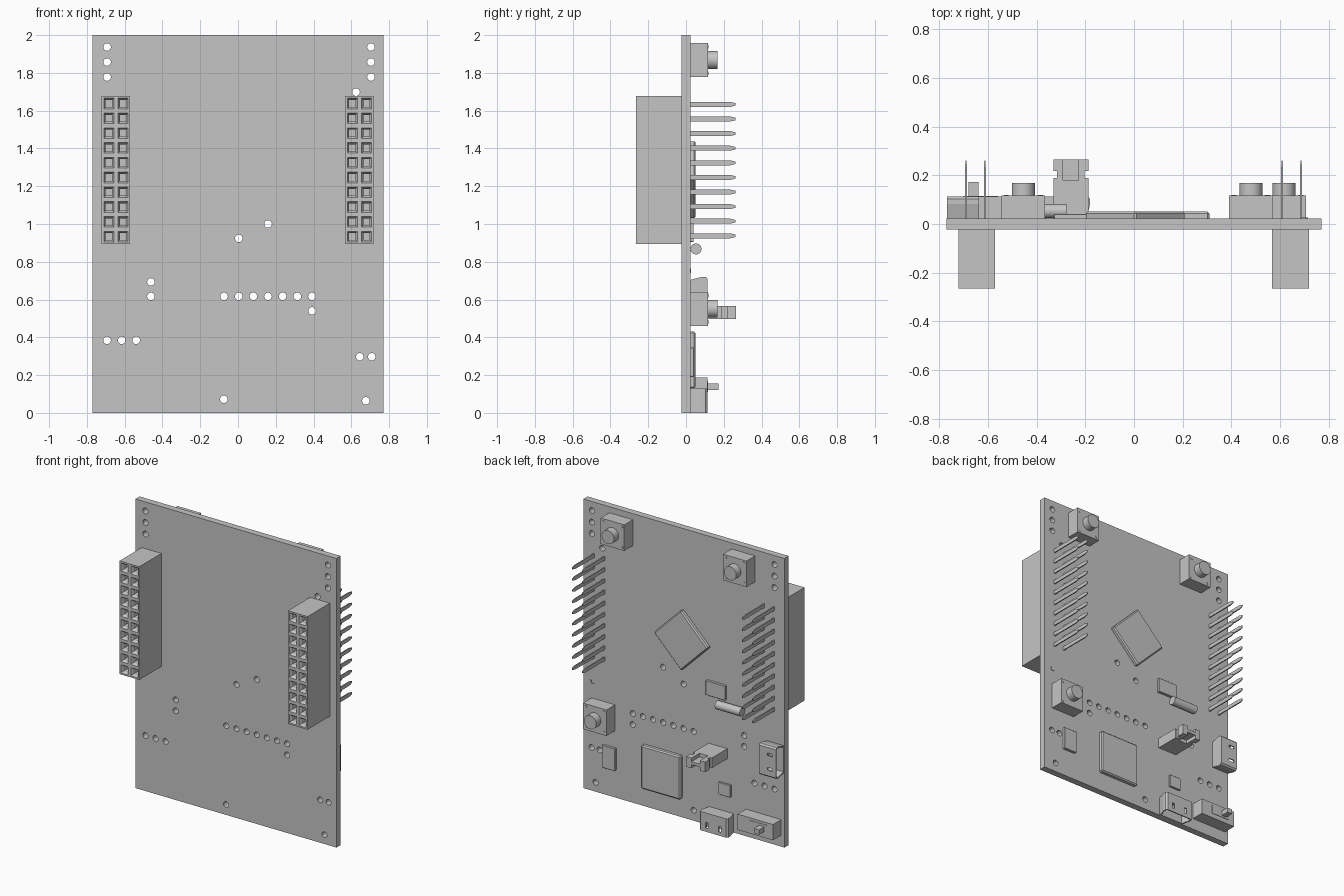
import bpy, bmesh, math
from mathutils import Matrix, Vector

cube = bpy.data.objects.get("Cube")
if cube:
    bpy.data.objects.remove(cube)

GREY = (0.56, 0.56, 0.56, 1)
mat = bpy.data.materials.new("light_grey")
mat.use_nodes = True
mat.diffuse_color = GREY
mat.node_tree.nodes["Principled BSDF"].inputs["Base Color"].default_value = GREY

BACK = 0.023   # rear surface of the board


def add(name, bm=None, mesh=None):
    if bm:
        bmesh.ops.recalc_face_normals(bm, faces=bm.faces)
        mesh = bpy.data.meshes.new(name)
        bm.to_mesh(mesh)
        bm.free()
    mesh.materials.clear()
    mesh.materials.append(mat)
    ob = bpy.data.objects.new(name, mesh)
    bpy.context.collection.objects.link(ob)
    return ob


def smooth(ob):
    bpy.ops.object.select_all(action='DESELECT')
    ob.select_set(True)
    bpy.context.view_layer.objects.active = ob
    bpy.ops.object.shade_smooth_by_angle(angle=math.radians(40))


def put_box(bm, x, y, z):
    """Box from (min, max) pairs."""
    size = Vector((x[1] - x[0], y[1] - y[0], z[1] - z[0]))
    mid = Vector((sum(x), sum(y), sum(z))) / 2
    m = Matrix.Translation(mid) @ Matrix.Diagonal(size).to_4x4()
    bmesh.ops.create_cube(bm, size=1, matrix=m)


def box(name, x, y, z):
    bm = bmesh.new()
    put_box(bm, x, y, z)
    add(name, bm)


def cylinder(name, centre, radius, length, axis, sides=32):
    bm = bmesh.new()
    rot = Matrix.Rotation(math.pi / 2, 4, 'X' if axis == 'Y' else 'Y')
    bmesh.ops.create_cone(bm, cap_ends=True, segments=sides, radius1=radius, radius2=radius,
                          depth=length, matrix=Matrix.Translation(centre) @ rot)
    smooth(add(name, bm))


def baked(ob, name):
    """Replace an object by its evaluated mesh."""
    dg = bpy.context.evaluated_depsgraph_get()
    mesh = bpy.data.meshes.new_from_object(ob.evaluated_get(dg))
    bpy.data.objects.remove(ob)
    return add(name, mesh=mesh)


# Board: rectangle with round through holes
holes = [(x, 1.937 - 0.0795 * i) for x in (-0.693, 0.704) for i in range(3)]
holes += [(-0.074 + 0.0776 * i, 0.617) for i in range(7)]
holes += [(-0.693 + 0.077 * i, 0.384) for i in range(3)]
holes += [(0.625, 1.698), (0.159, 1.0), (0.004, 0.924), (-0.461, 0.693), (-0.461, 0.617),
          (0.392, 0.54), (0.645, 0.297), (0.708, 0.297), (-0.075, 0.072), (0.677, 0.064)]
curve = bpy.data.curves.new("board_outline", 'CURVE')
curve.dimensions = '2D'
curve.fill_mode = 'BOTH'
curve.extrude = BACK


def loop(points):
    sp = curve.splines.new('POLY')
    sp.points.add(len(points) - 1)
    for p, (x, z) in zip(sp.points, points):
        p.co = (x, z, 0, 1)
    sp.use_cyclic_u = True


loop([(-0.77, 0), (0.77, 0), (0.77, 2), (-0.77, 2)])
for hx, hz in holes:
    loop([(hx + 0.02 * math.cos(a * math.tau / 20), hz + 0.02 * math.sin(a * math.tau / 20))
          for a in range(20)])
outline = bpy.data.objects.new("board_outline", curve)
bpy.context.collection.objects.link(outline)
board = baked(outline, "board")
board.data.transform(Matrix.Rotation(math.pi / 2, 4, 'X'))
# Weld the rims and keep every face flat
bm = bmesh.new()
bm.from_mesh(board.data)
bmesh.ops.remove_doubles(bm, verts=bm.verts, dist=0.0001)
bmesh.ops.recalc_face_normals(bm, faces=bm.faces)
for f in bm.faces:
    f.smooth = False
for e in bm.edges:
    e.smooth = True
bm.to_mesh(board.data)
bm.free()

# Socket strips on the front and their pins on the back
PITCH = 0.0773
for side, cx, pin_x in (("right", -0.646, -0.652), ("left", 0.643, 0.648)):
    bm = bmesh.new()
    bmesh.ops.create_grid(bm, x_segments=2, y_segments=10, size=1,
                          matrix=Matrix.Diagonal((0.0755, 0.3915, 1, 1)))
    front = bm.faces[:]
    rim = [e for e in bm.edges if e.is_boundary]
    ext = bmesh.ops.extrude_edge_only(bm, edges=rim)["geom"]
    bmesh.ops.translate(bm, vec=(0, 0, -0.243),
                        verts=[g for g in ext if isinstance(g, bmesh.types.BMVert)])
    bmesh.ops.holes_fill(bm, edges=[e for e in bm.edges if e.is_boundary])
    bmesh.ops.inset_individual(bm, faces=front, thickness=0.011, use_even_offset=True)
    bmesh.ops.inset_individual(bm, faces=front, thickness=0.01, depth=-0.015,
                               use_even_offset=True)
    deep = bmesh.ops.extrude_discrete_faces(bm, faces=front)["faces"]
    bmesh.ops.translate(bm, vec=(0, 0, -0.15), verts=[v for f in deep for v in f.verts])
    bm.transform(Matrix.Translation((cx, -0.265, 1.2855)) @ Matrix.Rotation(math.pi / 2, 4, 'X'))
    add(side + "_socket_strip", bm)

    bm = bmesh.new()
    for col in (-0.5, 0.5):
        for row in range(10):
            px, pz = pin_x + col * PITCH, 0.9375 + row * PITCH
            put_box(bm, (px - 0.004, px + 0.004), (BACK, 0.235), (pz - 0.013, pz + 0.013))
    tips = [f for f in bm.faces if f.calc_center_median().y > 0.23]
    for f in bmesh.ops.extrude_discrete_faces(bm, faces=tips)["faces"]:
        c = f.calc_center_median()
        for v in f.verts:
            v.co = c + (v.co - c) * 0.5 + Vector((0, 0.027, 0))
    add(side + "_pins", bm)

# Push buttons
for name, bx, bz in (("upper_left", 0.481, 1.868), ("upper_right", -0.455, 1.868),
                     ("lower_left", 0.617, 0.551)):
    box(name + "_button_body", (bx - 0.09, bx + 0.09), (BACK, 0.117), (bz - 0.09, bz + 0.09))
    cylinder(name + "_button_plunger", (bx, 0.14, bz), 0.047, 0.056, 'Y')
    for i in (-1, 1):
        for j in (-1, 1):
            cylinder(name + "_button_rivet", (bx + i * 0.07, 0.117, bz + j * 0.07),
                     0.01, 0.004, 'Y', 12)


# Flat chips with chamfered top edges and corners
def chip(name, cx, cz, w, h, top, turn=0, chamfer=0.008):
    bm = bmesh.new()
    put_box(bm, (-w / 2, w / 2), (0, top - BACK), (-h / 2, h / 2))
    rim = [e for e in bm.edges if any(v.co.y > 0.001 for v in e.verts)]
    bmesh.ops.bevel(bm, geom=rim, offset=chamfer, segments=1, affect='EDGES')
    bm.transform(Matrix.Translation((cx, BACK, cz)) @ Matrix.Rotation(turn, 4, 'Y'))
    add(name, bm)


chip("main_chip", 0.005, 1.235, 0.295, 0.295, 0.051, math.radians(45))
chip("lower_chip", 0.16, 0.28, 0.3, 0.3, 0.051)
chip("side_chip", 0.567, 0.268, 0.1, 0.155, 0.041, chamfer=0.002)
chip("middle_chip", -0.253, 0.955, 0.15, 0.1, 0.041, chamfer=0.002)
chip("small_chip", -0.318, 0.283, 0.09, 0.085, 0.036, chamfer=0.002)

# Crystal can lying on the board
cylinder("crystal_can", (-0.372, 0.053, 0.868), 0.029, 0.19, 'X')


# Hollow port shells
def port(name, matrix):
    bm = bmesh.new()
    prof = [(-0.092, 0), (0.092, 0), (0.108, 0.06), (0.108, 0.08), (0.098, 0.09),
            (-0.098, 0.09), (-0.108, 0.08), (-0.108, 0.06)]
    mouth = bm.faces.new([bm.verts.new((w, h, 0)) for w, h in prof])
    ext = bmesh.ops.extrude_face_region(bm, geom=[mouth], use_keep_orig=True)["geom"]
    bmesh.ops.translate(bm, vec=(0, 0, 0.13),
                        verts=[g for g in ext if isinstance(g, bmesh.types.BMVert)])
    bmesh.ops.recalc_face_normals(bm, faces=bm.faces)
    bmesh.ops.inset_individual(bm, faces=[mouth], thickness=0.008, use_even_offset=True)
    inner = bmesh.ops.extrude_discrete_faces(bm, faces=[mouth])["faces"]
    bmesh.ops.translate(bm, vec=(0, 0, 0.11), verts=inner[0].verts[:])
    shell = add(name + "_raw", bm)
    bm = bmesh.new()
    for w in (-0.05, 0.05):
        put_box(bm, (w - 0.009, w + 0.009), (0.06, 0.12), (0.025, 0.065))
    cutter = add(name + "_slot_cutter", bm)
    cutter.hide_render = True
    mod = shell.modifiers.new("slots", 'BOOLEAN')
    mod.operation = 'DIFFERENCE'
    mod.object = cutter
    ob = baked(shell, name)
    bpy.data.objects.remove(cutter)
    ob.data.transform(matrix)


port("side_port", Matrix.Translation((-0.768, BACK, 0.612)) @ Matrix.Rotation(math.pi / 2, 4, 'Y'))
port("bottom_port", Matrix.Translation((-0.288, BACK, 0)))

# Slide switch
box("switch_body", (-0.745, -0.475), (BACK, 0.113), (0.078, 0.187))
box("switch_frame", (-0.70, -0.56), (0.113, 0.116), (0.11, 0.17))
box("switch_knob", (-0.68, -0.64), (0.113, 0.172), (0.122, 0.155))

# Jumper: base block, two notched walls and a cross bar
bm = bmesh.new()
JZ = (0.497, 0.567)
put_box(bm, (-0.332, -0.188), (BACK, 0.178), JZ)
for s in (-1, 1):
    for y0, y1, outer in ((0.178, 0.19, 0.072), (0.19, 0.217, 0.057), (0.217, 0.266, 0.072)):
        put_box(bm, sorted((-0.26 + s * 0.032, -0.26 + s * outer)), (y0, y1), JZ)
put_box(bm, (-0.292, -0.228), (0.178, 0.266), (0.522, 0.542))
add("jumper", bm)

# Small corner mark near the left edge
box("corner_mark_flat", (0.69, 0.715), (BACK, 0.027), (0.74, 0.746))
box("corner_mark_upright", (0.709, 0.715), (BACK, 0.027), (0.746, 0.765))
